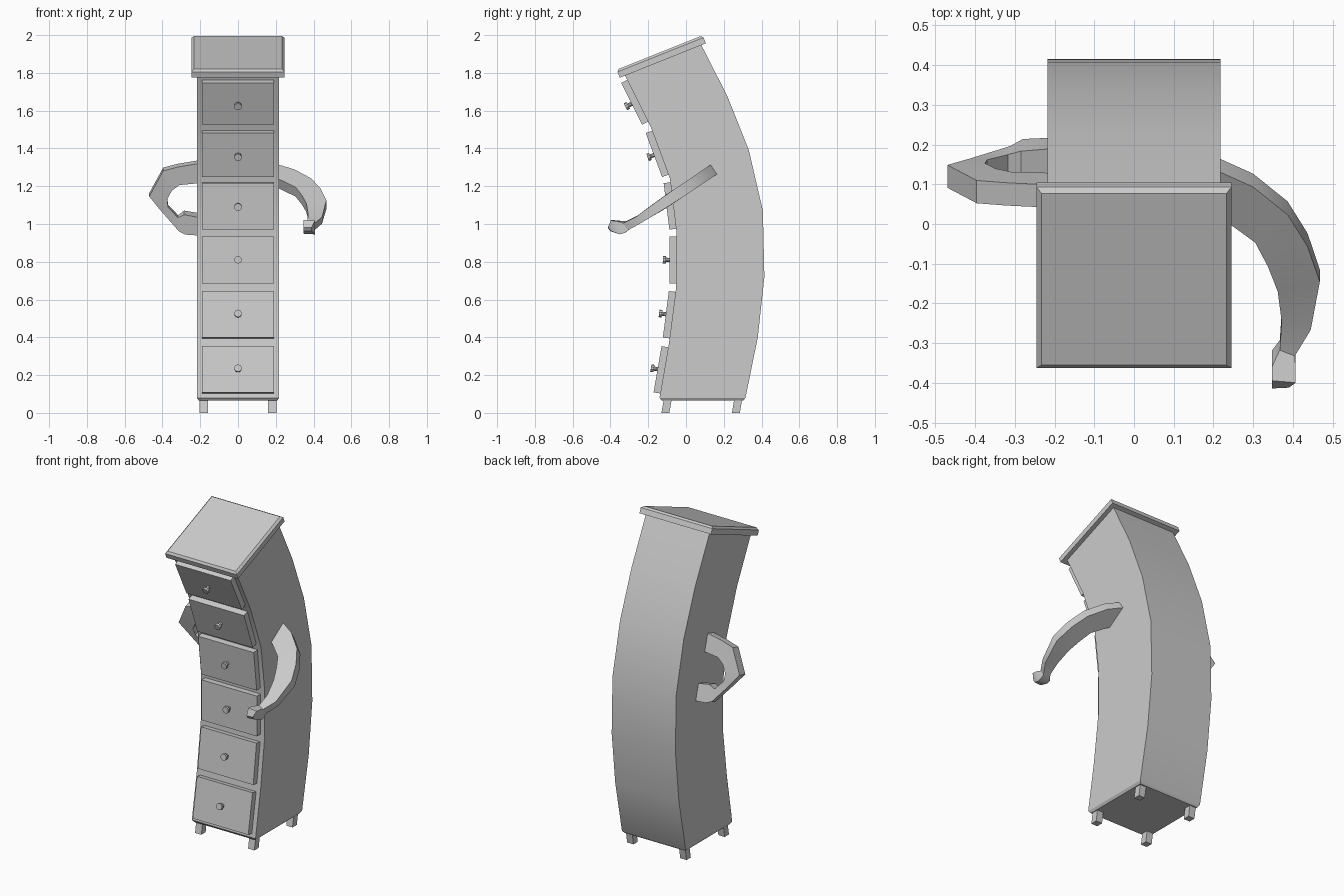
import bpy
import bmesh
from math import atan2, pi, radians
from mathutils import Vector, Matrix

default_cube = bpy.data.objects.get("Cube")
if default_cube:
    bpy.data.objects.remove(default_cube, do_unlink=True)

# One plain grey for the whole cabinet
grey = bpy.data.materials.new("plain grey")
grey.use_nodes = True
colour = (0.6, 0.6, 0.6, 1)
grey.diffuse_color = colour
grey.node_tree.nodes["Principled BSDF"].inputs["Base Color"].default_value = colour


def finish(name, bm, smooth=False):
    """Turn a bmesh into a named object with the grey material."""
    bmesh.ops.recalc_face_normals(bm, faces=bm.faces)
    mesh = bpy.data.meshes.new(name)
    bm.to_mesh(mesh)
    bm.free()
    mesh.materials.append(grey)
    obj = bpy.data.objects.new(name, mesh)
    bpy.context.collection.objects.link(obj)
    if smooth:
        bpy.ops.object.select_all(action="DESELECT")
        obj.select_set(True)
        bpy.context.view_layer.objects.active = obj
        bpy.ops.object.shade_smooth_by_angle(angle=radians(30))
    return obj


def loft(name, rings, smooth=False):
    """Skin a row of four-cornered rings and cap both ends."""
    bm = bmesh.new()
    loops = [[bm.verts.new(p) for p in ring] for ring in rings]
    for a, b in zip(loops, loops[1:]):
        for i in range(4):
            j = (i + 1) % 4
            bm.faces.new((a[i], a[j], b[j], b[i]))
    bm.faces.new(loops[0])
    bm.faces.new(loops[-1])
    return finish(name, bm, smooth)


def tilted(centre, angle):
    return Matrix.Translation(centre) @ Matrix.Rotation(angle, 4, "X")


def block(name, size, matrix, top_bevel=0):
    """Box, optionally with its top edges chamfered."""
    bm = bmesh.new()
    bmesh.ops.create_cube(bm, size=1, matrix=Matrix.Diagonal((*size, 1)))
    if top_bevel:
        edges = [e for e in bm.edges if all(v.co.z > 0 for v in e.verts)]
        bmesh.ops.bevel(bm, geom=edges, offset=top_bevel, segments=1, affect="EDGES")
    bm.transform(matrix)
    return finish(name, bm)


def flat_ring(half_x, front, back):
    """Ring across the cabinet from a front and a back (y, z) point."""
    return [(-half_x, *front), (half_x, *front), (half_x, *back), (-half_x, *back)]


# Curved cabinet body: front and back outlines as (y, z)
front = [(-.14, .08), (-.09, .37), (-.052, .665), (-.05, .955),
         (-.085, 1.24), (-.187, 1.515), (-.325, 1.79)]
back = [(.315, .08), (.38, .4), (.415, .72), (.407, 1.07),
        (.333, 1.39), (.22, 1.675), (.08, 1.95)]
rings = [flat_ring(.208, (-.128, .065), (.303, .065))]
rings += [flat_ring(.218, f, b) for f, b in zip(front, back)]
loft("cabinet_body", rings, smooth=True)

# Sloping top board
low, high = Vector((0, -.35, 1.775)), Vector((0, .105, 1.957))
slope = high - low
lean = atan2(slope.z, slope.y)
middle = (low + high) / 2
board = tilted(middle, lean) @ Matrix.Translation((0, 0, .0225))
block("top_board", (.49, slope.length, .045), board, top_bevel=.012)

# Drawers and knobs, one for each stretch of the front
for n, (a, b) in enumerate(zip(front, front[1:]), 1):
    lower, upper = Vector((0, *a)), Vector((0, *b))
    rise = upper - lower
    place = tilted((lower + upper) / 2, atan2(-rise.y, rise.z))
    block(f"drawer_{n}", (.38, .05, .248), place @ Matrix.Translation((0, -.011, 0)))
    bm = bmesh.new()
    for radius, start, length in ((.011, .03, .03), (.02, .056, .016)):
        axis = Matrix.Translation((0, -start - length / 2, 0)) @ Matrix.Rotation(pi / 2, 4, "X")
        bmesh.ops.create_cone(bm, cap_ends=True, segments=10, radius1=radius,
                              radius2=radius, depth=length, matrix=place @ axis)
    finish(f"drawer_knob_{n}", bm, smooth=True)

# Four short leaning legs
for side, sx in (("left", 1), ("right", -1)):
    for end, y in (("front", -.13), ("back", .243)):
        leg = [[(sx * x, y + shift + d, z) for x, d in
                ((.16, 0), (.203, 0), (.203, .042), (.16, .042))]
               for z, shift in ((0, 0), (.075, .013))]
        loft(f"{end}_{side}_leg", leg)


def arm(name, stations, normal):
    """Strap-like arm: outer point, inner point and thickness per ring."""
    normal = Vector(normal).normalized()
    rings = []
    for outer, inner, thick in stations:
        o, i, t = Vector(outer), Vector(inner), normal * thick / 2
        rings.append([o + t, o - t, i - t, i + t])
    loft(name, rings, smooth=True)


# Left arm reaching forward and down; points are (x, y) on a sloping plane
def reach(x, y, lift=0):
    return (x, y, 1.19 + .67 * y + lift)


arm("left_arm", [
    (reach(.2, .155), reach(.2, .045), .06),
    (reach(.3, .11), reach(.25, .01), .06),
    (reach(.387, .04), reach(.305, -.03), .06),
    (reach(.437, -.04), reach(.337, -.09), .06),
    (reach(.468, -.13), reach(.362, -.155), .055),
    (reach(.445, -.255), reach(.372, -.235), .042),
    (reach(.405, -.32, .01), reach(.367, -.305, .01), .045),
    (reach(.407, -.345, .025), reach(.347, -.34, .025), .075),
    (reach(.407, -.375, .043), reach(.347, -.37, .043), .088),
    (reach(.39, -.406, .055), reach(.348, -.408, .055), .022),
], (0, -.557, .83))


# Right arm bent with its hand on the hip; points are (x, z) on a steep plane
def hip(x, z):
    return (x, .165 - .29 * (z - 1), z)


arm("right_arm", [
    (hip(-.2, 1.33), hip(-.2, 1.225), .06),
    (hip(-.32, 1.31), hip(-.31, 1.215), .06),
    (hip(-.396, 1.29), hip(-.35, 1.185), .06),
    (hip(-.47, 1.155), hip(-.375, 1.14), .06),
    (hip(-.415, 1.085), hip(-.37, 1.095), .05),
    (hip(-.312, .967), hip(-.317, 1.04), .045),
    (hip(-.28, .955), hip(-.285, 1.06), .075),
    (hip(-.2, .95), hip(-.2, 1.045), .08),
], (0, .95, .29))
